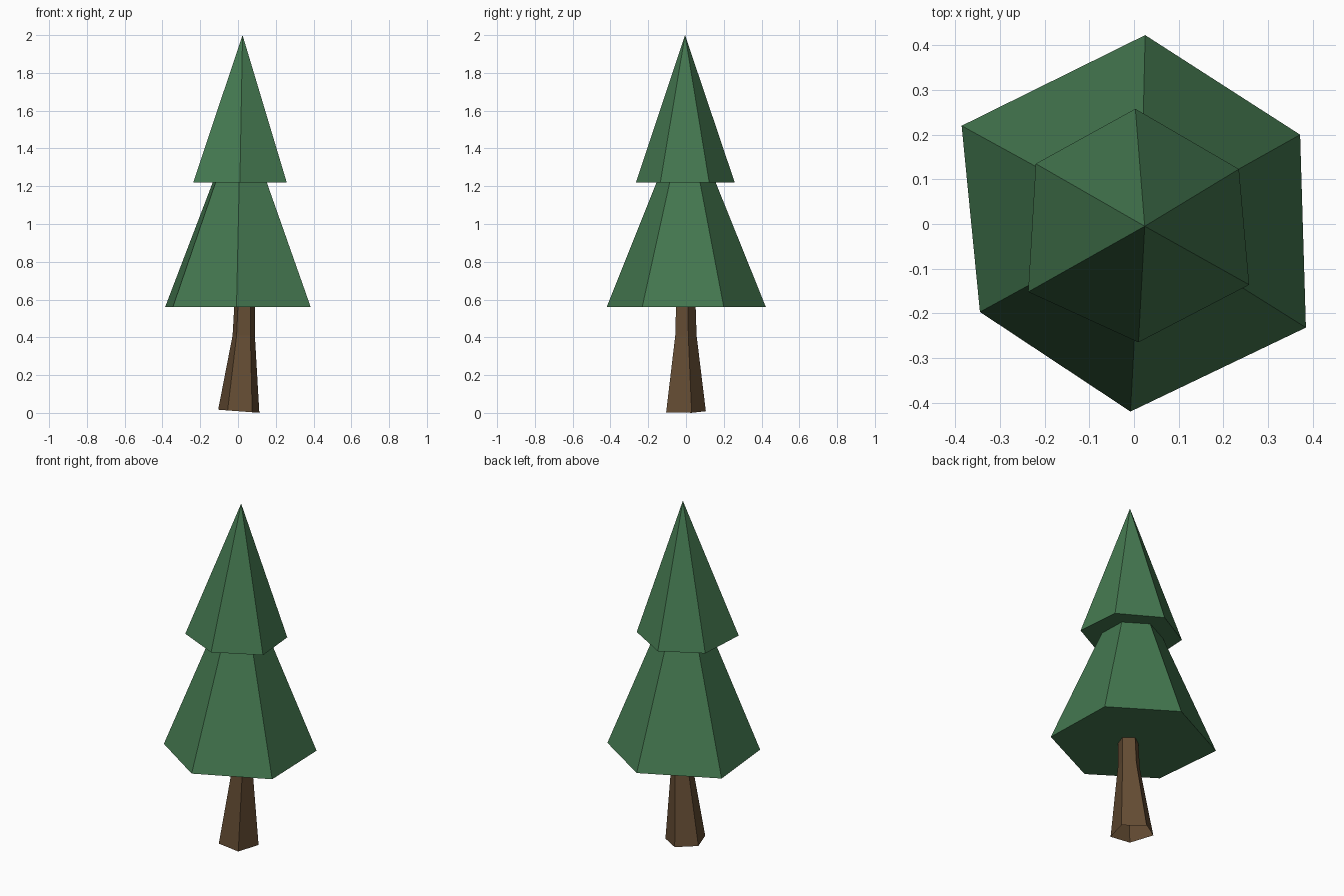
import bpy, math

if "Cube" in bpy.data.objects:
    bpy.data.objects.remove(bpy.data.objects["Cube"])


def material(name, rgb):
    m = bpy.data.materials.new(name)
    m.diffuse_color = (*rgb, 1)
    m.use_nodes = True
    m.node_tree.nodes["Principled BSDF"].inputs["Base Color"].default_value = m.diffuse_color
    return m


def make(name, verts, faces, mat):
    me = bpy.data.meshes.new(name)
    me.from_pydata(verts, [], faces)
    me.materials.append(mat)
    ob = bpy.data.objects.new(name, me)
    bpy.context.collection.objects.link(ob)
    return ob


green = material("pine green", (0.058, 0.188, 0.080))
brown = material("bark brown", (0.127, 0.072, 0.033))


def tier(name, outline, z, apex):
    # closed irregular pyramid, outline counter-clockwise from above
    n = len(outline)
    verts = [(x, y, z) for x, y in outline] + [apex]
    faces = [(i, (i + 1) % n, n) for i in range(n)]
    faces.append(tuple(reversed(range(n))))
    make(name, verts, faces, green)


# Foliage tiers
tier("lower_foliage",
     [(0.385, -0.232), (0.372, 0.20), (0.025, 0.423),
      (-0.386, 0.22), (-0.345, -0.197), (-0.008, -0.42)],
     0.56, (0.015, 0.0, 1.61))
tier("upper_foliage",
     [(0.258, -0.136), (0.235, 0.123), (0.003, 0.258),
      (-0.22, 0.135), (-0.237, -0.152), (0.01, -0.265)],
     1.22, (0.024, -0.005, 2.0))

# Trunk: five-sided, flared and leaning at the foot, open underneath
foot = [(0.113, 0.03), (0.0, 0.105), (-0.105, 0.035), (-0.055, -0.10), (0.075, -0.105)]
verts = [(x, y, 0.009 - 0.075 * x) for x, y in foot]
for cx, r, z in ((0.030, 0.062, 0.41), (0.035, 0.056, 0.60)):
    for i in range(5):
        a = math.radians(17 + 72 * i)
        verts.append((cx + r * math.cos(a), -0.006 + r * math.sin(a), z))
faces = []
for k in (0, 5):
    for i in range(5):
        j = (i + 1) % 5
        faces.append((k + i, k + j, k + 5 + j, k + 5 + i))
make("trunk", verts, faces, brown)
